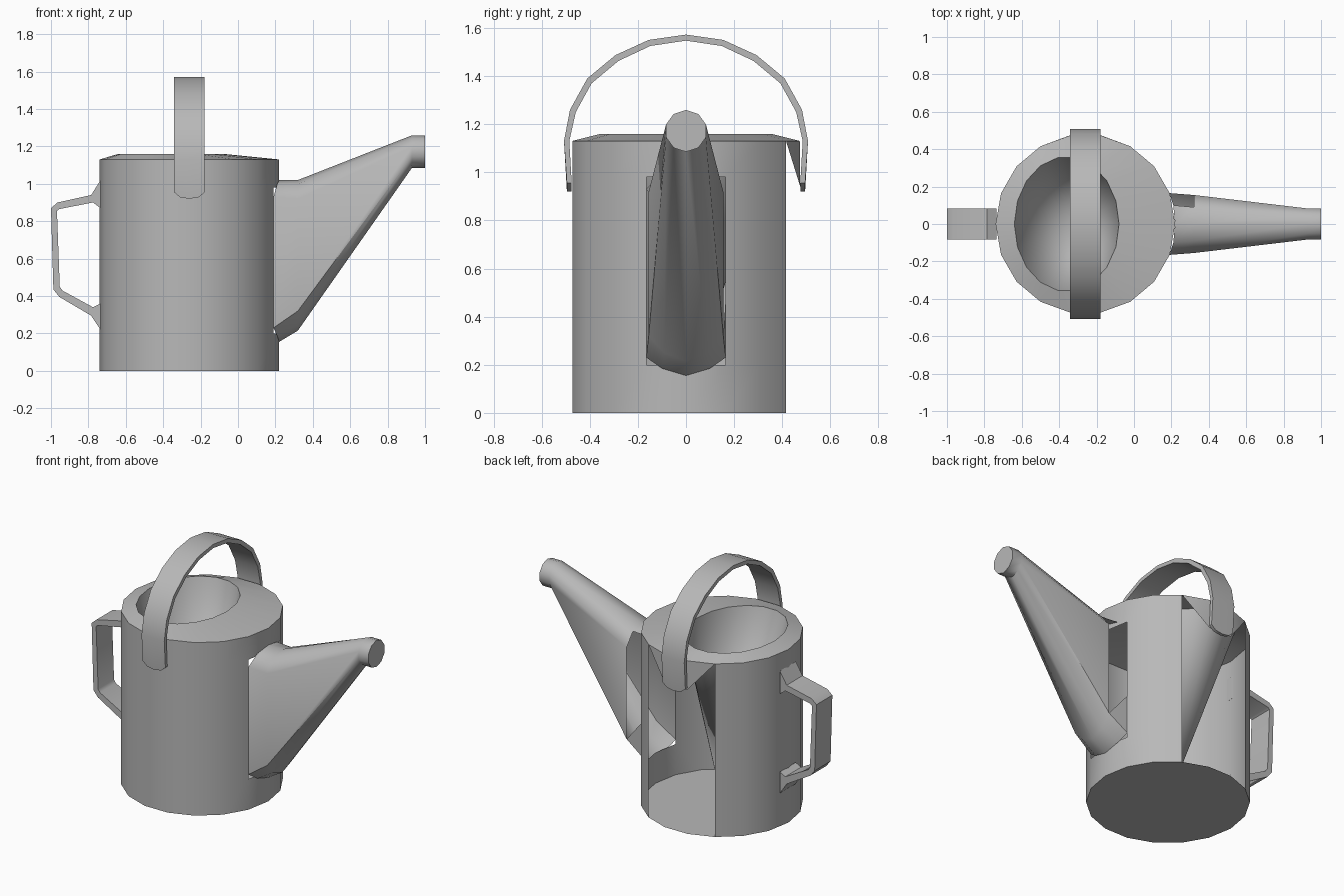
import bpy, bmesh
from math import sin, cos, radians

if "Cube" in bpy.data.objects:
    bpy.data.objects.remove(bpy.data.objects["Cube"])

# Single painted metal colour
GREY = (0.48, 0.48, 0.48, 1)
metal = bpy.data.materials.new("grey metal")
metal.use_nodes = True
metal.diffuse_color = GREY
metal.node_tree.nodes["Principled BSDF"].inputs["Base Color"].default_value = GREY

CX, R, SIDES = -0.26, 0.48, 18


def finish(name, bm, angle=35, fix_normals=True):
    if fix_normals:
        bmesh.ops.recalc_face_normals(bm, faces=bm.faces)
    mesh = bpy.data.meshes.new(name)
    bm.to_mesh(mesh)
    bm.free()
    mesh.materials.append(metal)
    obj = bpy.data.objects.new(name, mesh)
    bpy.context.collection.objects.link(obj)
    bpy.ops.object.select_all(action="DESELECT")
    obj.select_set(True)
    bpy.context.view_layer.objects.active = obj
    bpy.ops.object.shade_smooth_by_angle(angle=radians(angle))
    return obj


def ellipse(bm, cx, rx, ry, z):
    step = radians(360 / SIDES)
    return [bm.verts.new((cx + rx * cos(i * step), ry * sin(i * step), z))
            for i in range(SIDES)]


def bridge(bm, a, b, skip=()):
    n = len(a)
    for i in range(n):
        if i not in skip:
            j = (i + 1) % n
            bm.faces.new((a[i], a[j], b[j], b[i]))


# Can body: open back panels, spout opening, and a floor
bm = bmesh.new()
rings = [ellipse(bm, CX, R, R, z) for z in (0, 0.2, 0.98, 1.13)]
back = (3, 4, 5)
spout_gap = (0, SIDES - 1)
bridge(bm, rings[0], rings[1], back)
bridge(bm, rings[1], rings[2], back + spout_gap)
bridge(bm, rings[2], rings[3], back)
bm.faces.new(rings[0][::-1])
# Back wall gussets running from the rim to the strap end
rim = rings[3]
ear_l, ear_r = [bm.verts.new((CX + s * 0.08, 0.475, 0.94)) for s in (1, -1)]
bm.faces.new((ear_l, rim[4], rim[3]))
bm.faces.new((ear_r, rim[5], rim[4], ear_l))
bm.faces.new((ear_r, rim[6], rim[5]))
# Raised collar
hole = ellipse(bm, -0.36, 0.28, 0.36, 1.16)
bridge(bm, rim, hole)
finish("can_body", bm, fix_normals=False)

# Inner funnel narrowing to the floor
bm = bmesh.new()
mouth = ellipse(bm, -0.36, 0.28, 0.36, 1.16)
tip = bm.verts.new((CX, 0, 0.01))
for i in range(SIDES):
    bm.faces.new((mouth[(i + 1) % SIDES], mouth[i], tip))
finish("inner_funnel", bm, fix_normals=False)


# Spout: half sections mirrored across y, lofted along x
def section(bm, half):
    mirrored = [(x, -y, z) for x, y, z in half[-2:0:-1]]
    return [bm.verts.new(p) for p in half + mirrored]


def nozzle(x):
    return [(x, 0.087 * sin(radians(a)), 1.172 + 0.087 * cos(radians(a)))
            for a in range(0, 181, 36)]


bm = bmesh.new()
base = [(0.22, 0, 1.02), (0.21, 0.1, 1.0), (0.19, 0.165, 0.93),
        (0.19, 0.165, 0.23), (0.21, 0.1, 0.185), (0.22, 0, 0.155)]
elbow = [(0.32, 0, 1.02), (0.32, 0.09, 1.0), (0.32, 0.155, 0.92),
         (0.32, 0.155, 0.32), (0.32, 0.09, 0.25), (0.32, 0, 0.215)]
loops = [section(bm, h) for h in (base, elbow, nozzle(0.93), nozzle(1.0))]
bridge(bm, loops[0], loops[1], skip=(1, 2))
bridge(bm, loops[1], loops[2])
bridge(bm, loops[2], loops[3])
# Lower half of the open side panel
a, b = loops[0][3], loops[1][3]
c = bm.verts.new((0.19, 0.165, 0.48))
bm.faces.new((a, b, c))
bm.faces.new(loops[3])
finish("spout", bm, 45)


# Flat bands: paired outer and inner outlines swept across several columns
def band(bm, pairs, columns, place):
    grid = [[[bm.verts.new(place(c, p)) for p in pair] for c in columns]
            for pair in pairs]
    last = len(columns) - 1
    for lo, hi in zip(grid, grid[1:]):
        for k in range(last):
            for s in (0, 1):
                bm.faces.new((lo[k][s], lo[k + 1][s], hi[k + 1][s], hi[k][s]))
        for k in (0, last):
            bm.faces.new((lo[k][0], lo[k][1], hi[k][1], hi[k][0]))
    for end in (grid[0], grid[-1]):
        for k in range(last):
            bm.faces.new((end[k][0], end[k + 1][0], end[k + 1][1], end[k][1]))


# Carrying strap over the top, with rounded ends
half = [((0.495, 0.92), (0.475, 0.92)), ((0.507, 1.13), (0.485, 1.13)),
        ((0.482, 1.26), (0.458, 1.25)), ((0.41, 1.39), (0.392, 1.37)),
        ((0.293, 1.487), (0.28, 1.463)), ((0.155, 1.55), (0.148, 1.525)),
        ((0, 1.572), (0, 1.547))]
other = [tuple((-y, z) for y, z in pair) for pair in half[-2::-1]]


def strap_point(dx, p):
    lift = 0.035 * (abs(dx) / 0.082) ** 3 if p[1] < 0.95 else 0
    return (CX + dx, p[0], p[1] + lift)


bm = bmesh.new()
band(bm, half + other, (-0.082, -0.05, 0, 0.05, 0.082), strap_point)
finish("top_strap", bm, 32)

# Rear grip with flared ends
grip = [((-0.735, 1.02), (-0.735, 0.87)), ((-0.785, 0.94), (-0.775, 0.9)),
        ((-0.965, 0.9), (-0.955, 0.865)), ((-1.0, 0.87), (-0.968, 0.855)),
        ((-0.987, 0.435), (-0.953, 0.45)), ((-0.955, 0.395), (-0.94, 0.43)),
        ((-0.785, 0.295), (-0.775, 0.34)), ((-0.735, 0.22), (-0.735, 0.36))]
bm = bmesh.new()
band(bm, grip, (-0.082, 0.082), lambda y, p: (p[0], y, p[1]))
finish("rear_grip", bm, 32)
